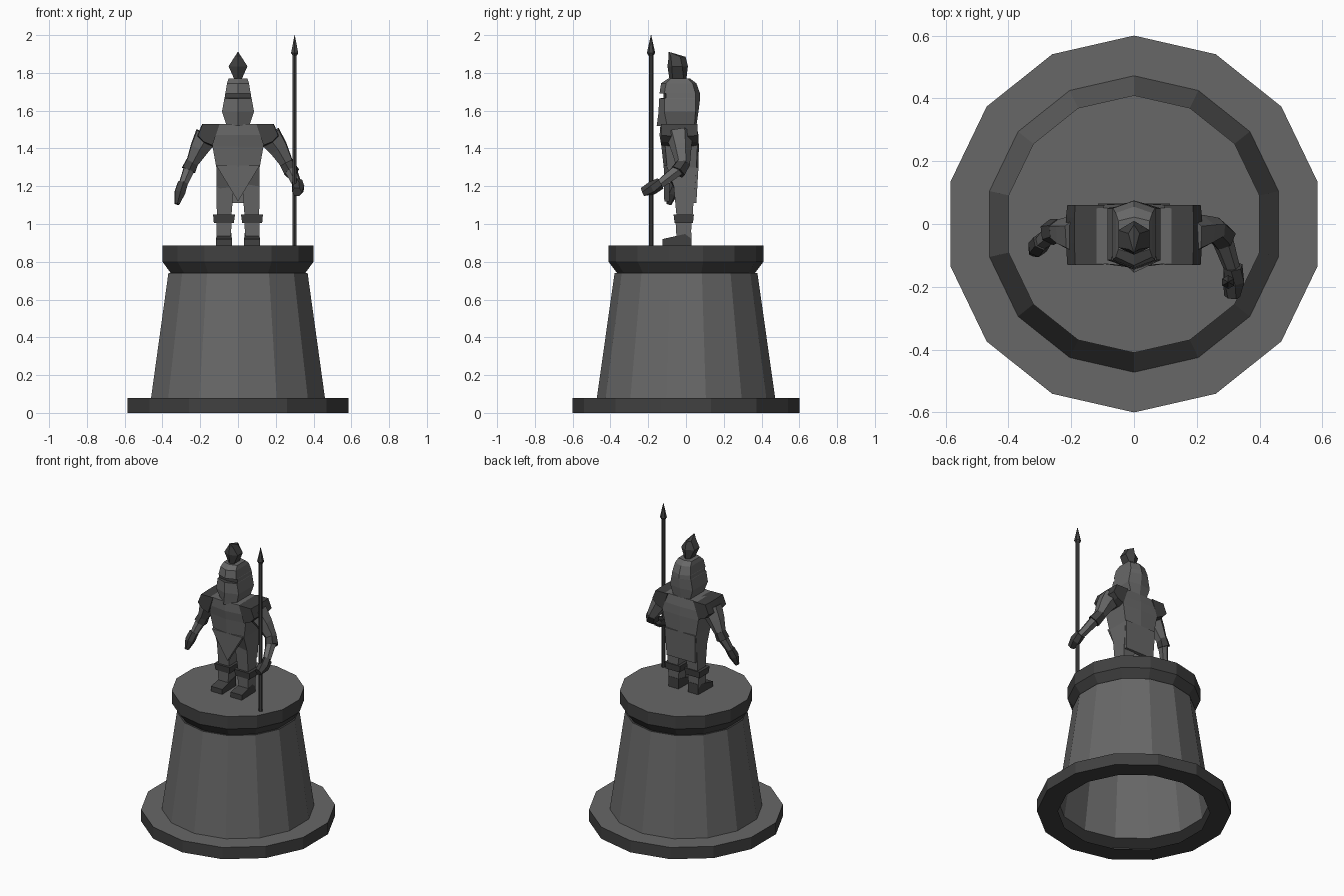
import bpy, bmesh, math
from mathutils import Vector


def material(name, v):
    m = bpy.data.materials.new(name)
    m.diffuse_color = (v, v, v, 1)
    return m


LIGHT, DARK = 0, 1
MATS = [material("light stone grey", 0.135), material("dark stone grey", 0.052)]


def loft(name, rings, mats=LIGHT, caps=(True, True), cap_mats=None):
    """Bridge equal-length rings; mats is one index or one per band."""
    bm = bmesh.new()
    rows = [[bm.verts.new(p) for p in r] for r in rings]
    n = len(rows[0])
    for k in range(len(rows) - 1):
        for i in range(n):
            j = (i + 1) % n
            f = bm.faces.new((rows[k][i], rows[k][j], rows[k + 1][j], rows[k + 1][i]))
            m = mats if isinstance(mats, int) else mats[k]
            f.material_index = m(i) if callable(m) else m
    ends = cap_mats or ((mats, mats) if isinstance(mats, int) else (LIGHT, LIGHT))
    for row, on, m in zip((rows[0], rows[-1]), caps, ends):
        if on:
            bm.faces.new(row).material_index = m
    bmesh.ops.recalc_face_normals(bm, faces=bm.faces)
    me = bpy.data.meshes.new(name)
    bm.to_mesh(me)
    bm.free()
    for m in MATS:
        me.materials.append(m)
    ob = bpy.data.objects.new(name, me)
    bpy.context.collection.objects.link(ob)
    return ob


def circle(r, z, n, x=0, y=0):
    return [(x + r * math.sin(2 * math.pi * i / n), y + r * math.cos(2 * math.pi * i / n), z)
            for i in range(n)]


def hexa(z, w, front, fside, bside, back):
    """Six-sided section with a front and a back ridge."""
    return [(0, front, z), (w, fside, z), (w, bside, z), (0, back, z), (-w, bside, z), (-w, fside, z)]


def rect(z, x0, x1, y0, y1):
    return [(x0, y0, z), (x1, y0, z), (x1, y1, z), (x0, y1, z)]


def limb(name, path, mats, n=6):
    """Tube through (x, y, z, radius) points."""
    pts = [Vector(p[:3]) for p in path]
    rings = []
    for i, p in enumerate(pts):
        d = pts[min(i + 1, len(pts) - 1)] - pts[max(i - 1, 0)]
        u = d.cross(Vector((0, 1, 0.2))).normalized()
        v = d.cross(u).normalized()
        r = path[i][3]
        rings.append([p + r * (u * math.cos(a) + v * math.sin(a))
                      for a in (2 * math.pi * (k + 0.5) / n for k in range(n))])
    return loft(name, rings, mats)


# Pedestal, 14 sided and open below
profile = [(0.47, 0), (0.6, 0), (0.6, 0.08), (0.472, 0.08), (0.378, 0.74), (0.365, 0.74),
           (0.41, 0.80), (0.41, 0.885)]
loft("pedestal", [circle(r, z, 14) for r, z in profile],
     [DARK, DARK, LIGHT, LIGHT, DARK, DARK, DARK], (False, True))

# Spear
loft("spear_shaft", [circle(0.012, z, 6, 0.3, -0.185) for z in (0.885, 1.92)], DARK)
loft("spear_head", [circle(r, z, 6, 0.3, -0.185)
                    for r, z in ((0.012, 1.89), (0.022, 1.905), (0.001, 2.0))], DARK)

# Helmet with a dark recessed eye slit
front_dark = lambda i: DARK if i in (0, 5) else LIGHT
loft("helmet", [
    hexa(1.52, 0.06, -0.155, -0.10, 0.045, 0.055),
    hexa(1.595, 0.085, -0.145, -0.115, 0.05, 0.066),
    hexa(1.665, 0.072, -0.143, -0.115, 0.05, 0.075),
    hexa(1.667, 0.071, -0.118, -0.105, 0.05, 0.075),
    hexa(1.690, 0.068, -0.118, -0.105, 0.05, 0.074),
    hexa(1.692, 0.067, -0.140, -0.115, 0.05, 0.074),
    hexa(1.745, 0.058, -0.132, -0.105, 0.035, 0.055),
    hexa(1.77, 0.05, -0.095, -0.08, 0.01, 0.022)],
    [LIGHT, LIGHT, front_dark, front_dark, front_dark, LIGHT, LIGHT])

# Plume
loft("plume", [hexa(1.75, 0.012, -0.085, -0.07, -0.01, 0.0),
               hexa(1.835, 0.05, -0.098, -0.075, -0.02, 0.01),
               hexa(1.885, 0.018, -0.092, -0.08, -0.03, -0.002),
               hexa(1.91, 0.002, -0.092, -0.09, -0.088, -0.086)], DARK)

# Torso
loft("torso", [
    hexa(1.17, 0.113, -0.05, -0.055, 0.045, 0.055),
    hexa(1.30, 0.115, -0.118, -0.10, 0.055, 0.066),
    hexa(1.41, 0.135, -0.13, -0.11, 0.06, 0.068),
    hexa(1.47, 0.15, -0.14, -0.12, 0.058, 0.066),
    hexa(1.53, 0.12, -0.135, -0.125, 0.05, 0.055)])

# Pointed front tabard and back skirt
loft("front_tabard", [[(-0.115, y, 1.31), (0.115, y, 1.31), (0, y + 0.003, 1.12)]
                      for y in (-0.118, -0.09)])
loft("back_skirt", [rect(1.11, -0.108, 0.108, 0.03, 0.055),
                    rect(1.30, -0.115, 0.115, 0.03, 0.066)])

for s, side in ((-1, "right"), (1, "left")):
    # Shoulder plate: faceted section swept front to back
    sec = [(0.095, 1.53), (0.19, 1.53), (0.217, 1.465), (0.185, 1.43), (0.135, 1.41)]
    rings = []
    for y, k in ((-0.13, 0.94), (-0.06, 1.0), (0.02, 1.0), (0.06, 0.94)):
        rings.append([(s * (0.14 + (x - 0.14) * k), y, 1.53 + (z - 1.53) * k) for x, z in sec])
    loft(side + "_shoulder_plate", rings, DARK)

    # Leg, knee cuff, shin and boot
    X = lambda z, a, b, y0, y1: rect(z, s * a, s * b, y0, y1)
    loft(side + "_thigh", [X(1.04, 0.035, 0.112, -0.05, 0.035), X(1.2, 0.022, 0.114, -0.065, 0.045),
                           X(1.3, 0.012, 0.114, -0.075, 0.05)])
    loft(side + "_knee_cuff", [X(1.005, 0.022, 0.128, -0.06, 0.037),
                               X(1.05, 0.016, 0.132, -0.066, 0.042)], DARK)
    loft(side + "_shin", [X(0.92, 0.04, 0.112, -0.05, 0.025), X(1.01, 0.033, 0.115, -0.055, 0.03)])
    loft(side + "_boot", [
        [(s * 0.032, -0.125, z0) if i == 0 else (s * 0.116, -0.125, z0) if i == 1 else
         (s * 0.112, 0.03, z1) if i == 2 else (s * 0.036, 0.03, z1) for i in range(4)]
        for z0, z1 in ((0.886, 0.886), (0.92, 0.955))], DARK)

# Lowered arm
limb("right_upper_arm", [(-0.165, -0.035, 1.47, 0.07), (-0.205, -0.03, 1.40, 0.055),
                         (-0.25, -0.02, 1.31, 0.032)], LIGHT)
limb("right_elbow_cuff", [(-0.24, -0.02, 1.335, 0.036), (-0.262, -0.026, 1.285, 0.042)], DARK)
limb("right_forearm", [(-0.255, -0.025, 1.30, 0.034), (-0.295, -0.06, 1.20, 0.024)], LIGHT)
limb("right_hand", [(-0.293, -0.055, 1.215, 0.03), (-0.308, -0.075, 1.165, 0.032),
                    (-0.323, -0.09, 1.105, 0.014)], DARK)

# Raised arm gripping the spear
limb("left_upper_arm", [(0.165, -0.035, 1.47, 0.07), (0.215, -0.025, 1.40, 0.055),
                        (0.265, -0.015, 1.31, 0.036)], LIGHT)
limb("left_elbow_cuff", [(0.255, -0.012, 1.325, 0.038), (0.285, -0.045, 1.275, 0.044)], DARK)
limb("left_forearm", [(0.275, -0.03, 1.295, 0.036), (0.312, -0.14, 1.21, 0.026)], LIGHT)
limb("left_hand", [(0.315, -0.135, 1.215, 0.032), (0.318, -0.18, 1.19, 0.036),
                   (0.312, -0.23, 1.17, 0.026)], DARK)
